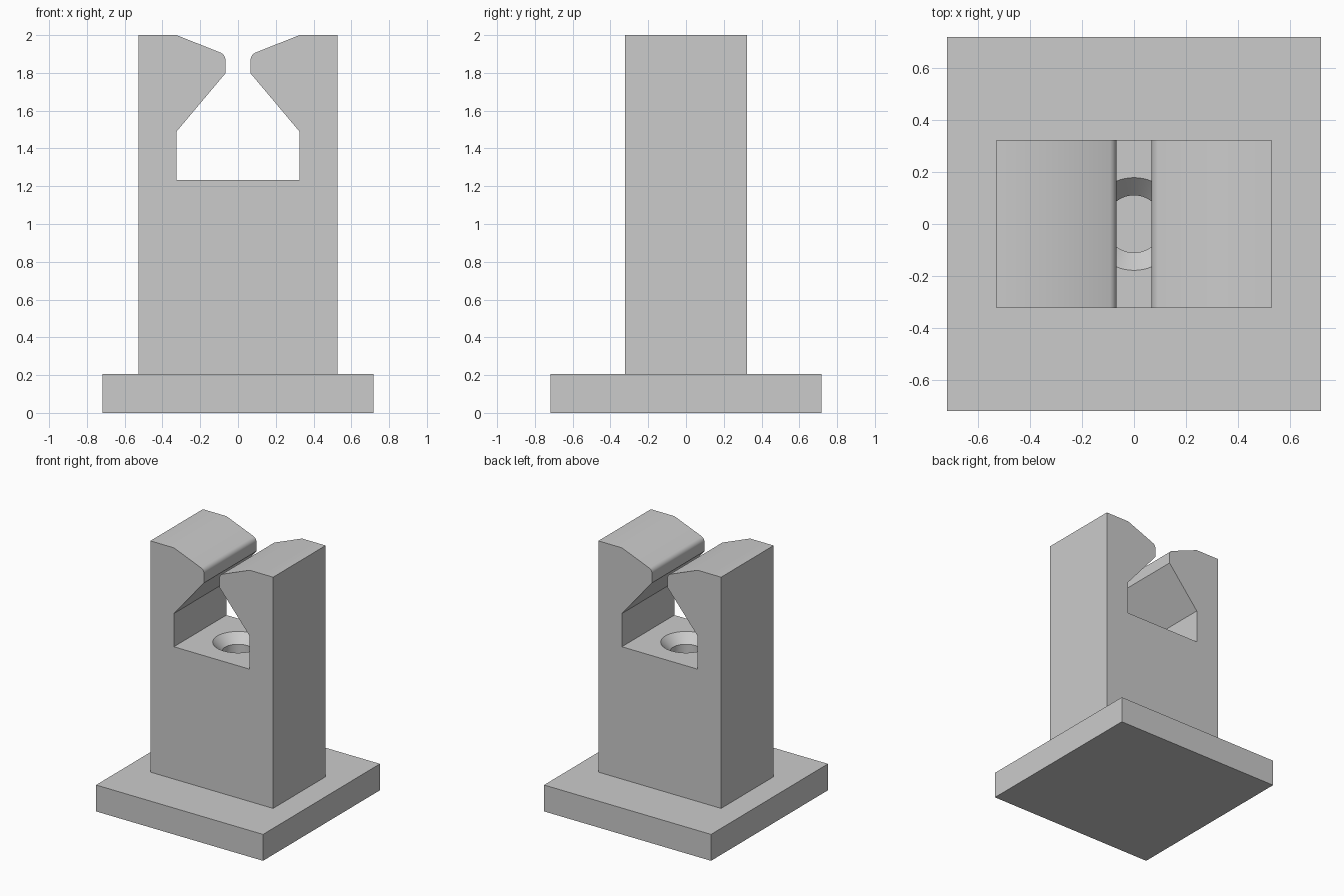
import bpy, bmesh, math
from mathutils import Vector, Matrix

if "Cube" in bpy.data.objects:
    bpy.data.objects.remove(bpy.data.objects["Cube"])

grey = bpy.data.materials.new("matte grey")
grey.diffuse_color = (0.6, 0.6, 0.6, 1)
grey.use_nodes = True
grey.node_tree.nodes["Principled BSDF"].inputs["Base Color"].default_value = grey.diffuse_color


def make_object(name, bm):
    bmesh.ops.recalc_face_normals(bm, faces=bm.faces[:])
    mesh = bpy.data.meshes.new(name)
    bm.to_mesh(mesh)
    bm.free()
    mesh.materials.append(grey)
    ob = bpy.data.objects.new(name, mesh)
    bpy.context.collection.objects.link(ob)
    return ob


def fillet(prev, corner, nxt, radius, steps=8):
    """Arc points rounding a profile corner."""
    p, c, n = Vector(prev), Vector(corner), Vector(nxt)
    u, v = (p - c).normalized(), (n - c).normalized()
    half = u.angle(v) / 2
    centre = c + (u + v).normalized() * radius / math.sin(half)
    a = c + u * radius / math.tan(half) - centre
    b = c + v * radius / math.tan(half) - centre
    pts = []
    for i in range(steps + 1):
        t = i / steps
        pts.append(tuple(centre + (a * (1 - t) + b * t).normalized() * radius))
    return pts


# Square base plate
bm = bmesh.new()
bmesh.ops.create_cube(bm, size=1, matrix=Matrix.Translation((0, 0, 0.1025))
                      @ Matrix.Diagonal((1.434, 1.434, 0.205, 1)))
make_object("base_plate", bm)

# Upright block with clamp slot: right half profile, mirrored
half = [(0.527, 0.205), (0.527, 2.0), (0.325, 2.0)]
half += fillet((0.325, 2.0), (0.067, 1.897), (0.067, 1.797), 0.04)
half += [(0.067, 1.797), (0.325, 1.49), (0.325, 1.232)]
profile = half + [(-x, z) for x, z in reversed(half)]
bm = bmesh.new()
face = bm.faces.new([bm.verts.new((x, -0.322, z)) for x, z in profile])
ext = bmesh.ops.extrude_face_region(bm, geom=[face])
bmesh.ops.translate(bm, vec=(0, 0.644, 0),
                    verts=[g for g in ext["geom"] if isinstance(g, bmesh.types.BMVert)])
upright = make_object("slotted_upright", bm)

# Countersunk screw hole, cut down to the base plate
bm = bmesh.new()
rings = []
for r, z in [(0.11, 0.1), (0.11, 1.164), (0.178, 1.232), (0.178, 1.3)]:
    rings.append([bm.verts.new((r * math.cos(i * math.tau / 64), r * math.sin(i * math.tau / 64), z))
                  for i in range(64)])
for lo, hi in zip(rings, rings[1:]):
    for i in range(64):
        j = (i + 1) % 64
        bm.faces.new((lo[i], lo[j], hi[j], hi[i]))
bm.faces.new(rings[0])
bm.faces.new(rings[-1])
cutter = make_object("screw_hole_cutter", bm)
cutter.hide_render = True

mod = upright.modifiers.new("screw hole", 'BOOLEAN')
mod.operation = 'DIFFERENCE'
mod.solver = 'EXACT'
mod.object = cutter
bpy.context.view_layer.objects.active = upright
upright.select_set(True)
bpy.ops.object.modifier_apply(modifier=mod.name)
bpy.data.objects.remove(cutter)
bpy.ops.object.shade_smooth_by_angle(angle=math.radians(30))
